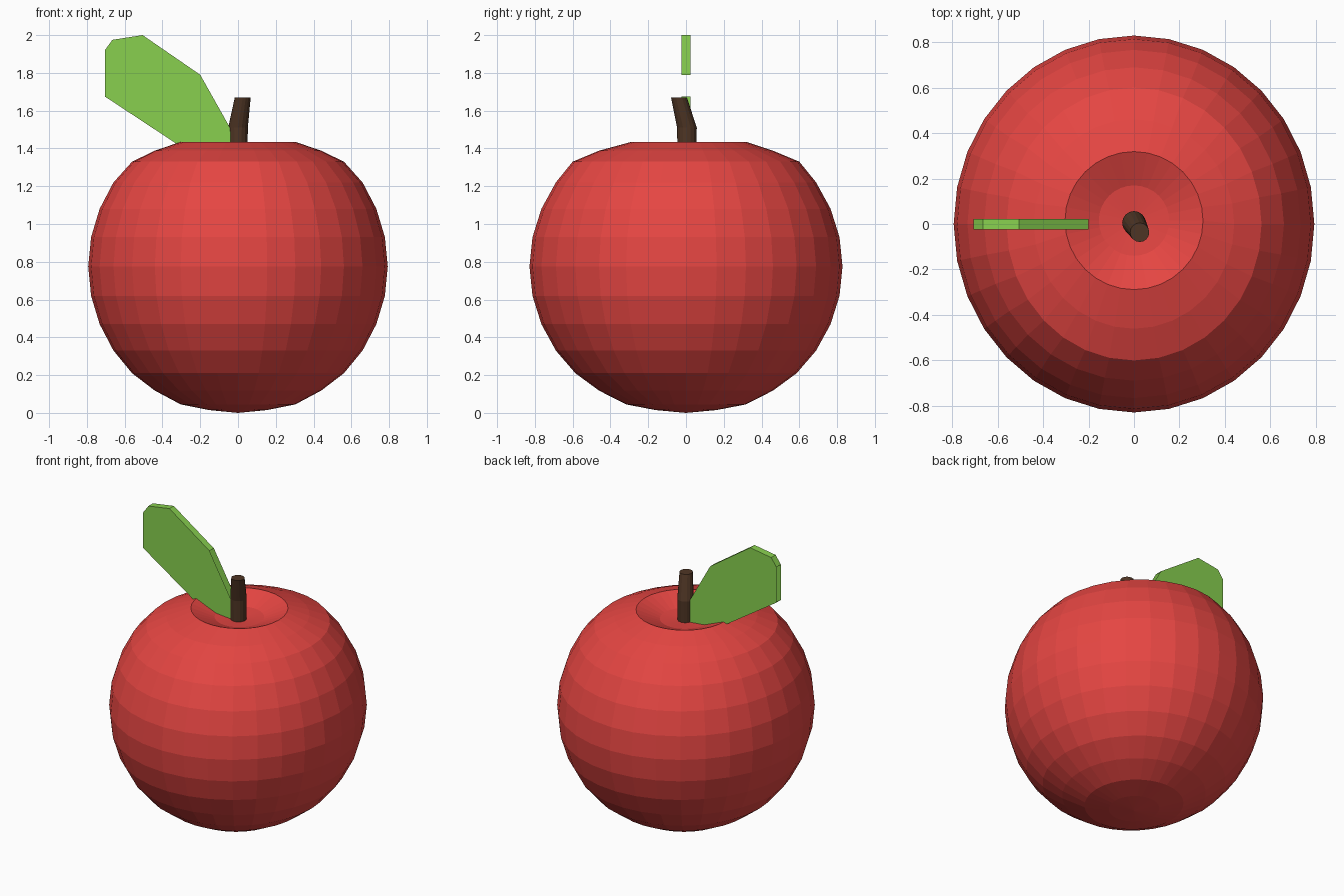
import bpy, bmesh
from math import sin, cos, pi

if "Cube" in bpy.data.objects:
    bpy.data.objects.remove(bpy.data.objects["Cube"])


def make_object(name, bm, color):
    bmesh.ops.recalc_face_normals(bm, faces=bm.faces)
    mesh = bpy.data.meshes.new(name)
    bm.to_mesh(mesh)
    bm.free()
    mat = bpy.data.materials.new(name + "_color")
    mat.diffuse_color = (*color, 1)
    mat.use_nodes = True
    mat.node_tree.nodes["Principled BSDF"].inputs["Base Color"].default_value = mat.diffuse_color
    mesh.materials.append(mat)
    obj = bpy.data.objects.new(name, mesh)
    bpy.context.collection.objects.link(obj)
    return obj


def loft(bm, rings, skip=()):
    """Join successive rings of vertices with quads, leaving skipped sides open."""
    for a, b in zip(rings, rings[1:]):
        n = len(a)
        for i in range(n):
            if i not in skip:
                j = (i + 1) % n
                bm.faces.new((a[i], a[j], b[j], b[i]))


def ring(bm, x, y, z, rx, ry, n):
    return [bm.verts.new((x + rx * cos(2 * pi * i / n), y + ry * sin(2 * pi * i / n), z))
            for i in range(n)]


def fan(bm, loop, point):
    tip = bm.verts.new(point)
    for i in range(len(loop)):
        bm.faces.new((loop[i], loop[(i + 1) % len(loop)], tip))


# Fruit: flattened sphere with a dimple, slightly deeper than wide
heights = [0.015, 0.045, 0.118, 0.21, 0.33, 0.47, 0.62, 0.775,
           0.93, 1.08, 1.22, 1.33, 1.388, 1.435, 1.375]
bm = bmesh.new()
rings = []
for i, z in enumerate(heights):
    r = 0.793 * sin(pi * (i + 1) / 16)
    dimple = i >= 13
    depth = r if dimple else r * (1.07 if i == 11 else 1.045)
    rings.append(ring(bm, 0, 0.015 if dimple else 0, z, r, depth, 32))
loft(bm, rings)
fan(bm, rings[0], (0, 0, 0))
fan(bm, rings[-1], (0, 0.015, 1.36))
make_object("fruit", bm, (0.79, 0.061, 0.055))

# Stem: tapered tube with one bend
bm = bmesh.new()
rings = [ring(bm, x, y, z, r, r, 16) for x, y, z, r in
         [(0, 0.005, 1.34, 0.05), (0, 0.005, 1.51, 0.052), (0.025, -0.037, 1.67, 0.042)]]
loft(bm, rings)
bm.faces.new(rings[0])
bm.faces.new(rings[-1])
make_object("stem", bm, (0.078, 0.036, 0.018))

# Leaf: two parallel sheets with a rim that is open near the stem and at the tip
outline = [(0, 1.36), (-0.02, 1.47), (-0.20, 1.79), (-0.505, 2.0),
           (-0.665, 1.975), (-0.705, 1.92), (-0.705, 1.675), (-0.25, 1.375)]
bm = bmesh.new()
rings = [[bm.verts.new((x, y, z)) for x, z in outline] for y in (-0.025, 0.023)]
loft(bm, rings, skip=(1, 5))
for r in rings:
    bm.faces.new(r)
make_object("leaf", bm, (0.246, 0.63, 0.078))
